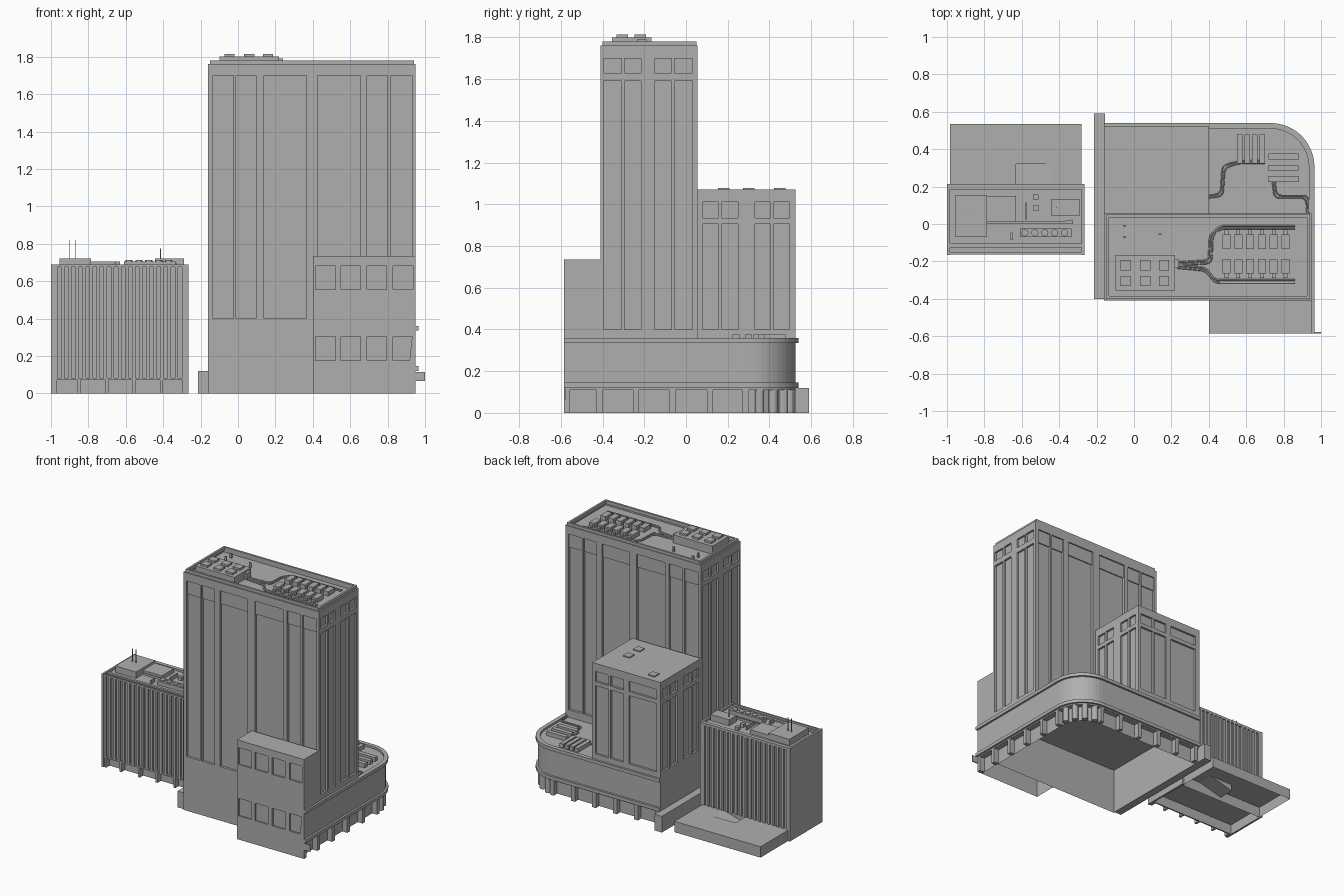
import bpy, bmesh, math
from mathutils import Vector

if "Cube" in bpy.data.objects:
    bpy.data.objects.remove(bpy.data.objects["Cube"])

grey = bpy.data.materials.new("concrete_grey")
grey.diffuse_color = (0.43, 0.43, 0.43, 1)
grey.use_nodes = True
grey.node_tree.nodes["Principled BSDF"].inputs["Base Color"].default_value = grey.diffuse_color


def finish(name, bm):
    me = bpy.data.meshes.new(name)
    bm.to_mesh(me)
    bm.free()
    me.materials.append(grey)
    ob = bpy.data.objects.new(name, me)
    bpy.context.collection.objects.link(ob)
    return ob


def face(bm, pts, want):
    """Add a face, wound so that its normal points along want."""
    f = bm.faces.new([bm.verts.new(p) for p in pts])
    f.normal_update()
    if f.normal.dot(Vector(want)) < 0:
        f.normal_flip()
    return f


def boxes(name, items):
    """One object from boxes (x0, x1, y0, y1, z0, z1)."""
    bm = bmesh.new()
    for x0, x1, y0, y1, z0, z1 in items:
        vs = bmesh.ops.create_cube(bm, size=1)["verts"]
        for v in vs:
            v.co = ((x0 + x1) / 2 + v.co.x * (x1 - x0), (y0 + y1) / 2 + v.co.y * (y1 - y0),
                    (z0 + z1) / 2 + v.co.z * (z1 - z0))
    return finish(name, bm)


def wall(bm, axis, c, s, a0, a1, z0, z1, rects):
    """Wall with recessed rects (a0, a1, z0, z1, depth); axis it runs along, plane c, normal sign s."""
    A = sorted({a0, a1, *[a for r in rects for a in r[:2]]})
    Z = sorted({z0, z1, *[z for r in rects for z in r[2:4]]})

    def P(a, z, d):
        return Vector((a, c - s * d, z)) if axis == 'x' else Vector((c - s * d, a, z))

    def depth(i, j):
        if not (0 <= i < len(A) - 1 and 0 <= j < len(Z) - 1):
            return 0
        ca, cz = (A[i] + A[i + 1]) / 2, (Z[j] + Z[j + 1]) / 2
        return max([r[4] for r in rects if r[0] < ca < r[1] and r[2] < cz < r[3]], default=0)

    out, along = P(0, 0, -1) - P(0, 0, 0), P(1, 0, 0) - P(0, 0, 0)
    for i in range(len(A) - 1):
        for j in range(len(Z) - 1):
            p, q, u, v, d = A[i], A[i + 1], Z[j], Z[j + 1], depth(i, j)
            face(bm, [P(p, u, d), P(q, u, d), P(q, v, d), P(p, v, d)], out)
            e = depth(i + 1, j)
            if e != d:
                face(bm, [P(q, u, d), P(q, u, e), P(q, v, e), P(q, v, d)], along * (e - d))
            e = depth(i, j + 1)
            if e != d:
                face(bm, [P(p, v, d), P(q, v, d), P(q, v, e), P(p, v, e)], (0, 0, e - d))


def shell(name, x0, x1, y0, y1, z1, bases, front=(), right=(), back=(), left=(), rim=0.0, drop=0.0):
    """Open-bottomed block with panelled walls and a roof sunk behind a parapet."""
    bm = bmesh.new()
    wall(bm, 'x', y0, -1, x0, x1, bases[0], z1, front)
    wall(bm, 'y', x1, 1, y0, y1, bases[1], z1, right)
    wall(bm, 'x', y1, 1, x0, x1, bases[2], z1, back)
    wall(bm, 'y', x0, -1, y0, y1, bases[3], z1, left)
    cap = face(bm, [(x0, y0, z1), (x1, y0, z1), (x1, y1, z1), (x0, y1, z1)], (0, 0, 1))
    if rim:
        bmesh.ops.inset_region(bm, faces=[cap], thickness=rim, use_boundary=True)
        floor = bmesh.ops.extrude_face_region(bm, geom=[cap])
        for g in floor["geom"]:
            if isinstance(g, bmesh.types.BMVert):
                g.co.z -= drop
        if cap.is_valid:
            bm.faces.remove(cap)
    return finish(name, bm)


def pipe(name, pts, z, r=0.005):
    """Pipe through plan points with rounded corners."""
    P = [Vector((x, y, z)) for x, y in pts]
    path = [P[0]]
    for a, b, c in zip(P, P[1:], P[2:]):
        p, q = b + (a - b).normalized() * 0.03, b + (c - b).normalized() * 0.03
        path += [p.lerp(b, t).lerp(b.lerp(q, t), t) for t in (0, .25, .5, .75, 1)]
    path.append(P[-1])
    cu = bpy.data.curves.new(name, 'CURVE')
    cu.dimensions = '3D'
    cu.bevel_depth, cu.bevel_resolution, cu.use_fill_caps = r, 1, True
    sp = cu.splines.new('POLY')
    sp.points.add(len(path) - 1)
    for pt, co in zip(sp.points, path):
        pt.co = (*co, 1)
    cu.materials.append(grey)
    ob = bpy.data.objects.new(name, cu)
    bpy.context.collection.objects.link(ob)
    bpy.context.view_layer.objects.active = ob
    ob.select_set(True)
    bpy.ops.object.convert(target='MESH')
    ob.select_set(False)


def unit(x, y, w, d, z0, z1):
    return (x - w / 2, x + w / 2, y - d / 2, y + d / 2, z0, z1)


def panels(cols, *rows):
    return [(a, b, z0, z1, d) for a, b in cols for z0, z1, d in rows]


# main tower
cols = [(-.135, -.025), (-.01, .095), (.14, .365), (.425, .655), (.69, .80), (.815, .93)]
ends = [(-.395, -.31), (-.295, -.215), (-.15, -.07), (-.055, .03)]
long_rows = ((.40, 1.60, .018), (1.60, 1.70, .01))
side = panels(ends, (.40, 1.59, .015), (1.63, 1.70, .015))
shell("main_tower", -.16, .95, -.41, .055, 1.76, (0, .34, .34, 0),
      panels(cols, *long_rows), side,
      panels([(.79 - b, .79 - a) for a, b in cols], *long_rows), side, rim=.02, drop=.02)
# parapet ring above the tower
boxes("tower_parapet", [(-.15, .94, -.40, -.385, 1.755, 1.78), (-.15, .94, .035, .05, 1.755, 1.78),
                        (-.15, -.135, -.385, .035, 1.755, 1.78), (.925, .94, -.385, .035, 1.755, 1.78)])

# rear tower
rear_cols = [(.265, .375), (.145, .25), (-.125, .10)]
rear_ends = [(.08, .155), (.17, .25), (.33, .405), (.42, .495)]
rows = ((.40, .905, .015), (.935, 1.01, .015))
rear_side = panels(rear_ends, *rows)
shell("rear_tower", -.16, .40, .055, .525, 1.07, (.34, .34, .34, 0),
      (), rear_side, panels(rear_cols, *rows), rear_side)
boxes("rear_roof_hatches", [unit(x, y, .055, .055, 1.065, 1.078)
                            for x, y in ((-.05, .45), (.26, .30), (.26, .18))])

# front annex
annex_cols = [(.415, .52), (.55, .655), (.69, .795), (.83, .935)]
shell("front_annex", .40, .95, -.585, -.41, .735, (0, .12, .40, 0),
      panels(annex_cols, (.175, .305, .012), (.555, .68, .012)))

# podium: wall profile (offset, height) swept round the curved corner
profile = [(-.04, 0), (-.04, .11), (0, .11), (0, .12), (.015, .12), (.015, .145), (0, .145),
           (0, .335), (.015, .335), (.015, .36), (-.015, .36), (-.015, .345)]
R, CX, CY = .22, .73, .305


def corner(t, off):
    return CX + (R + off) * math.cos(t), CY + (R + off) * math.sin(t)


def podium_path(off):
    return [(.95 + off, -.585)] + [corner(math.pi / 2 * i / 12, off) for i in range(13)] + [(-.16, .525 + off)]


bm = bmesh.new()
lines = [[bm.verts.new((x, y, z)) for x, y in podium_path(o)] for o, z in profile]
for lo, hi in zip(lines, lines[1:]):
    for i in range(len(lo) - 1):
        bm.faces.new((lo[i], lo[i + 1], hi[i + 1], hi[i]))
bm.faces.new([l[0] for l in lines])
bm.faces.new([l[-1] for l in reversed(lines)])
face(bm, [(x, y, .345) for x, y in podium_path(-.015)] + [(-.16, -.41, .345), (.40, -.41, .345), (.40, -.585, .345)],
     (0, 0, 1))
podium = finish("podium", bm)

# street-level posts
posts = [(.91, .95, y - .015, y + .015, 0, .115) for y in (-.57, -.415, -.24, -.065, .115, .285)]
posts += [(.73 - .172 * i - .015, .73 - .172 * i + .015, .485, .525, 0, .115) for i in range(6)]
boxes("podium_posts", posts)
bm = bmesh.new()
for t in (14, 35, 55, 76):
    x, y = corner(math.radians(t), -.022)
    new = bmesh.ops.create_cone(bm, cap_ends=True, segments=12, radius1=.022, radius2=.022, depth=.115)["verts"]
    bmesh.ops.translate(bm, verts=new, vec=(x, y, .0575))
finish("corner_columns", bm)
boxes("side_wing", [(-.215, -.155, -.40, .59, 0, .12)])
boxes("blade_sign", [(.945, 1.0, -.585, -.578, .065, .115)])

# tower roof equipment
boxes("roof_plant_room", [(-.10, .22, -.355, -.165, 1.735, 1.80), (.215, .24, -.235, -.19, 1.735, 1.79)])
boxes("plant_room_hatches", [unit(x, y, .055, .055, 1.795, 1.815)
                             for x in (-.045, .06, .16) for y in (-.22, -.305)])
coolers = []
for i in range(6):
    x = .495 + .063 * i
    for y, s in ((-.095, 1), (-.225, -1)):
        coolers += [unit(x, y, .043, .078, 1.735, 1.772), unit(x, y + s * .05, .02, .03, 1.735, 1.76)]
boxes("roof_coolers", coolers)
boxes("roof_vents", [unit(x, y, .016, .008, 1.735, 1.775) for x, y in ((-.05, -.01), (-.05, -.07), (.14, -.055))])
for k in (0, .014):
    pipe("roof_pipe_north", [(.23, -.205 - k), (.40 + k, -.195 - k), (.405 + k, -.06), (.46, -.01 - k), (.86, -.01 - k)], 1.745)
    pipe("roof_pipe_south", [(.23, -.22 - k), (.385, -.235 - k), (.43, -.30 - k), (.86, -.30 - k)], 1.745)

# podium roof equipment
boxes("podium_coolers", [unit(.565 + .04 * i, .40, .03, .155, .345, .375) for i in range(4)] +
      [unit(.80, y, .16, .032, .345, .375) for y in (.36, .30, .24)])
for k in (0, .012):
    pipe("podium_pipe_west", [(.40, .14 + k), (.475 - k, .15 + k), (.485 - k, .30 + k), (.56, .325 + k), (.70, .325 + k)], .352, .004)
    pipe("podium_pipe_east", [(.74 + k, .24), (.75 + k, .14 + k), (.92 + k, .14 + k), (.925 + k, .06)], .352, .004)

# low office block
boxes("office_body", [(-.985, -.275, -.15, .20, .075, .675)])
boxes("office_end_walls", [(-1, -.985, -.165, .215, 0, .69), (-.28, -.265, -.165, .215, 0, .69)])
fins = []
for i in range(19):
    x = -.975 + .038 * i
    fins += [(x - .009, x + .009, -.163, -.15, .08, .68), (x - .009, x + .009, .20, .213, .08, .68)]
boxes("office_fins", fins)
boxes("office_parapets", [(-.985, -.28, -.163, -.15, .675, .688), (-.985, -.28, -.125, -.105, .67, .685),
                          (-.985, -.28, .185, .213, .67, .688)])
boxes("office_shopfront", [(-.985, -.28, -.12, -.11, 0, .08), (-.985, -.28, -.163, -.11, .072, .082)] +
      [(x - .008, x + .008, -.16, -.11, 0, .075) for x in (-.975, -.85, -.70, -.555, -.41, -.29)])

# rear terrace with a sunken ramp, open underneath
X0, X1, Y0, Y1, H, RX0, RX1, RY = -.985, -.28, .20, .535, .08, -.63, -.44, .32
bm = bmesh.new()
for a, b, c, d in ((X0, X1, RY, Y1), (X0, RX0, Y0, RY), (RX1, X1, Y0, RY)):
    face(bm, [(a, c, H), (b, c, H), (b, d, H), (a, d, H)], (0, 0, 1))
face(bm, [(RX0, Y0, .03), (RX1, Y0, H), (RX1, RY, H), (RX0, RY, .03)], (0, 0, 1))
face(bm, [(RX0, RY, .03), (RX1, RY, H), (RX0, RY, H)], (0, -1, 0))
face(bm, [(RX0, Y0, .03), (RX0, RY, .03), (RX0, RY, H), (RX0, Y0, H)], (1, 0, 0))
face(bm, [(X0, Y1, 0), (X1, Y1, 0), (X1, Y1, H), (X0, Y1, H)], (0, 1, 0))
for x, n in ((X0, -1), (X1, 1)):
    face(bm, [(x, Y0, 0), (x, Y1, 0), (x, Y1, H), (x, Y0, H)], (n, 0, 0))
face(bm, [(X0, Y0, 0), (X1, Y0, 0), (X1, Y0, H), (X0, Y0, H)], (0, -1, 0))
finish("rear_terrace", bm)

# office roof equipment
boxes("office_plant_rooms", [(-.955, -.785, -.07, .155, .67, .722), (-.785, -.63, .01, .15, .67, .705),
                             (-.445, -.29, .045, .13, .67, .72), (-.61, -.335, -.07, -.025, .67, .705)])
boxes("office_small_units", [unit(-.525, .145, .028, .028, .67, .70), unit(-.525, .085, .028, .028, .67, .70),
                             unit(-.575, .07, .008, .09, .67, .70), unit(-.655, -.065, .012, .04, .67, .70),
                             unit(-.345, .01, .04, .02, .67, .695)])
boxes("office_duct", [(-.785, -.35, .004, .014, .675, .69)])
bm = bmesh.new()
for i in range(5):
    new = bmesh.ops.create_cone(bm, cap_ends=True, segments=16, radius1=.019, radius2=.019, depth=.012)["verts"]
    bmesh.ops.translate(bm, verts=new, vec=(-.583 + .053 * i, -.047, .708))
finish("office_fans", bm)
boxes("office_antennas", [unit(-.90, .05, .004, .004, .72, .82), unit(-.87, .05, .004, .004, .72, .82),
                          unit(-.415, .09, .004, .004, .72, .775)])
